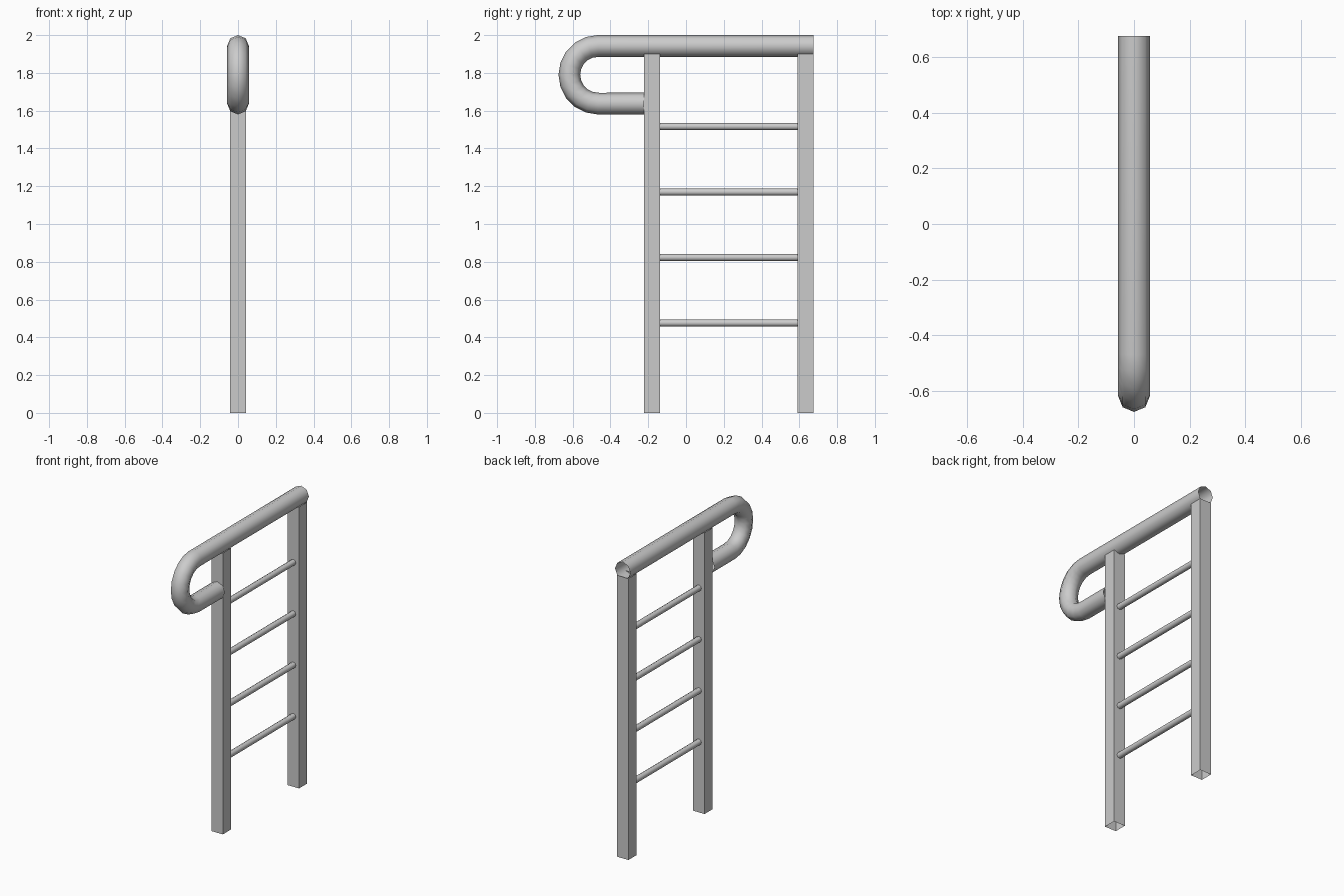
import bpy, bmesh
from math import pi, cos, sin, radians
from mathutils import Vector

if "Cube" in bpy.data.objects:
    bpy.data.objects.remove(bpy.data.objects["Cube"])

X = Vector((1, 0, 0))


def sweep(name, path, radius, sides=8, twist=0.0, smooth=True):
    """Open-ended tube along a path lying in the plane x = 0."""
    bm = bmesh.new()
    path = [Vector((0, y, z)) for y, z in path]
    rings = []
    for i, p in enumerate(path):
        tangent = (path[min(i + 1, len(path) - 1)] - path[max(i - 1, 0)]).normalized()
        # keep the ends of straight runs square to the run
        if 0 < i < len(path) - 1:
            a, b = (p - path[i - 1]).normalized(), (path[i + 1] - p).normalized()
            tangent = (a + b).normalized()
        normal = X.cross(tangent)
        ring = []
        for k in range(sides):
            t = twist + 2 * pi * k / sides
            ring.append(bm.verts.new(p + radius * (cos(t) * X + sin(t) * normal)))
        rings.append(ring)
    for r0, r1 in zip(rings, rings[1:]):
        for k in range(sides):
            n = (k + 1) % sides
            bm.faces.new((r0[k], r0[n], r1[n], r1[k]))
    bmesh.ops.recalc_face_normals(bm, faces=bm.faces)
    mesh = bpy.data.meshes.new(name)
    bm.to_mesh(mesh)
    bm.free()
    obj = bpy.data.objects.new(name, mesh)
    bpy.context.collection.objects.link(obj)
    if smooth:
        bpy.ops.object.select_all(action='DESELECT')
        obj.select_set(True)
        bpy.context.view_layer.objects.active = obj
        bpy.ops.object.shade_smooth_by_angle(angle=radians(60))
    return obj


# Square hollow posts
half = 0.0425
for name, y in (("front_post", -0.18), ("back_post", 0.6325)):
    sweep(name, [(y, 0), (y, 1.9)], half * 2 ** 0.5, 4, pi / 4, smooth=False)

# Rungs between the posts
for i in range(4):
    z = 0.476 + i * 0.3467
    sweep(f"rung_{i + 1}", [(-0.138, z), (0.59, z)], 0.0195)

# Handrail: straight top run, half-circle bend, short return to the front post
bend_y, bend_z, bend_r, steps = -0.465, 1.79, 0.1525, 10
bend = [(bend_y - bend_r * sin(pi * i / steps), bend_z + bend_r * cos(pi * i / steps))
        for i in range(steps + 1)]
sweep("handrail",
      [(0.675, bend_z + bend_r)] + bend + [(-0.222, bend_z - bend_r)], 0.0575)
